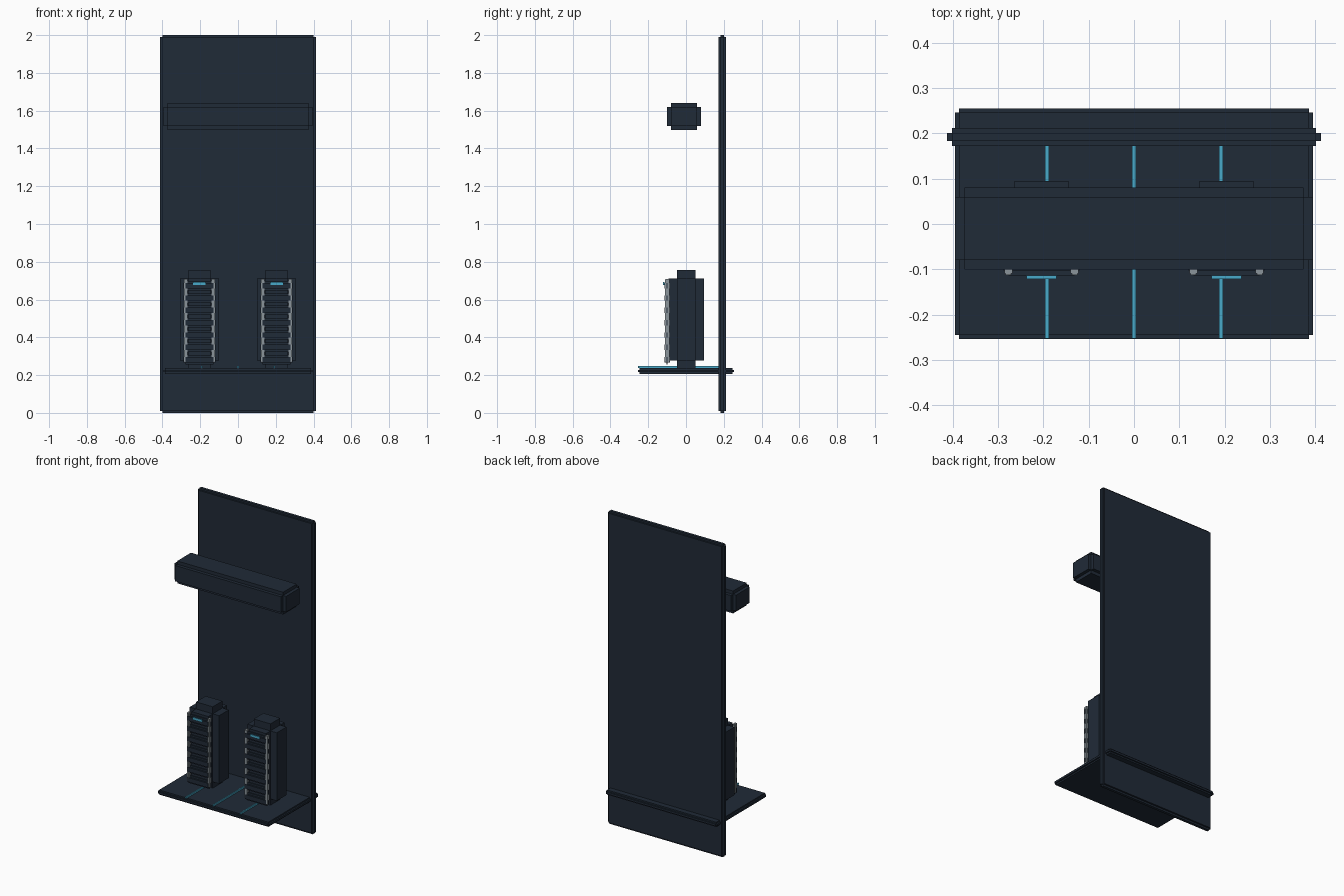
import bpy
import bmesh
from mathutils import Matrix, Vector

cube = bpy.data.objects.get("Cube")
if cube:
    bpy.data.objects.remove(cube, do_unlink=True)


def material(name, rgb):
    m = bpy.data.materials.new(name)
    m.use_nodes = True
    m.diffuse_color = (*rgb, 1)
    bsdf = next(n for n in m.node_tree.nodes if n.type == 'BSDF_PRINCIPLED')
    bsdf.inputs["Base Color"].default_value = (*rgb, 1)
    return m


NAVY = material("dark navy", (0.0145, 0.0235, 0.0385))
GREY = material("steel grey", (0.26, 0.30, 0.33))
CYAN = material("cyan light", (0.065, 0.40, 0.59))


def stepped_box(name, lo, hi, step, mat):
    """Three crossing boxes, each full size along one axis: a box with notched edges."""
    lo, hi = Vector(lo), Vector(hi)
    bm = bmesh.new()
    for axis in range(3) if step else [None]:
        size = hi - lo
        for i in range(3):
            if axis is not None and i != axis:
                size[i] -= 2 * step
        bmesh.ops.create_cube(
            bm, size=1,
            matrix=Matrix.Translation((lo + hi) / 2) @ Matrix.Diagonal((*size, 1)))
    mesh = bpy.data.meshes.new(name)
    bm.to_mesh(mesh)
    bm.free()
    mesh.materials.append(mat)
    obj = bpy.data.objects.new(name, mesh)
    bpy.context.collection.objects.link(obj)
    return obj


# Back wall, floor shelf and overhead beam
stepped_box("back_wall", (-0.412, 0.172, 0), (0.412, 0.212, 2), 0.011, NAVY)
stepped_box("floor_shelf", (-0.395, -0.254, 0.207), (0.395, 0.255, 0.237), 0.009, NAVY)
stepped_box("overhead_beam", (-0.395, -0.1, 1.497), (0.395, 0.08, 1.64), 0.021, NAVY)

# Light strips along the floor
for side, x in (("right", -0.192), ("middle", 0), ("left", 0.192)):
    stepped_box("floor_light_" + side, (x - 0.004, -0.253, 0.237),
                (x + 0.004, 0.18, 0.247), 0, CYAN)

# Two equipment cabinets
for side, x in (("right", -0.204), ("left", 0.204)):
    stepped_box("cabinet_" + side, (x - 0.104, -0.093, 0.232),
                (x + 0.104, 0.095, 0.757), 0.045, NAVY)
    # Mounting rails
    for n, dx in enumerate((-0.073, 0.073)):
        stepped_box(f"rail_{side}_{n + 1}", (x + dx - 0.009, -0.112, 0.268),
                    (x + dx + 0.009, -0.088, 0.708), 0.003, GREY)
    # Stacked equipment units, with ends that cross the rails
    for n in range(7):
        z = 0.282 + n * 0.0652
        stepped_box(f"unit_{side}_{n + 1}", (x - 0.084, -0.114, z - 0.025),
                    (x + 0.084, -0.086, z + 0.025), 0.011, NAVY)
    # Status light
    stepped_box("status_light_" + side, (x - 0.033, -0.121, 0.678),
                (x + 0.033, -0.114, 0.694), 0, CYAN)
